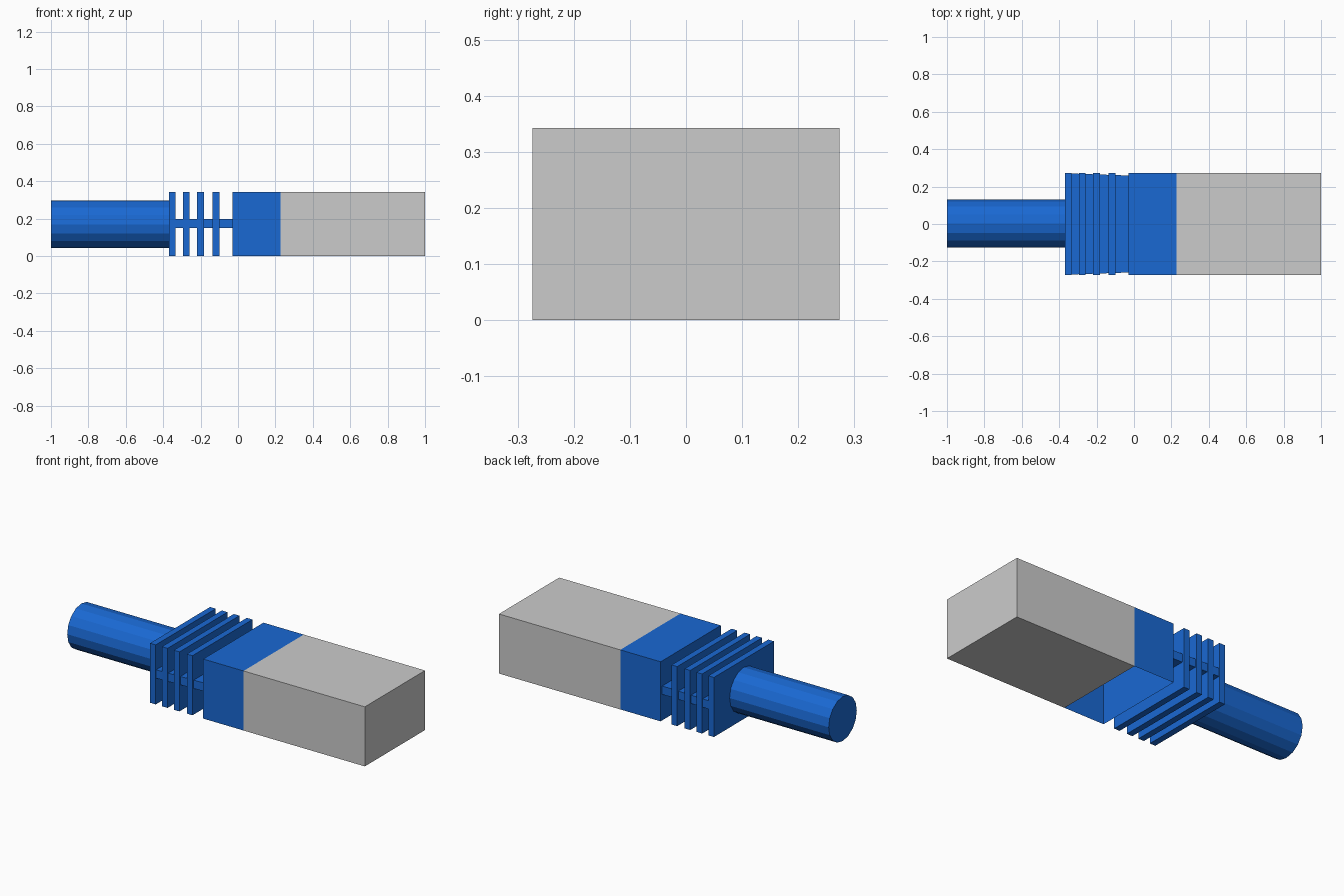
import bpy, bmesh
from math import pi
from mathutils import Matrix

if "Cube" in bpy.data.objects:
    bpy.data.objects.remove(bpy.data.objects["Cube"])

blue = bpy.data.materials.new("blue_plastic")
blue.diffuse_color = (0.01, 0.14, 0.65, 1)
blue.use_nodes = True
blue.node_tree.nodes["Principled BSDF"].inputs["Base Color"].default_value = blue.diffuse_color

H = 0.343    # body height
W = 0.274    # body half width


def finish(bm, name, mat=None):
    bmesh.ops.recalc_face_normals(bm, faces=bm.faces)
    mesh = bpy.data.meshes.new(name)
    bm.to_mesh(mesh)
    bm.free()
    ob = bpy.data.objects.new(name, mesh)
    bpy.context.collection.objects.link(ob)
    if mat:
        mesh.materials.append(mat)
    return ob


def box_bm(x0, x1, w, z0, z1):
    bm = bmesh.new()
    bmesh.ops.create_cube(bm, size=1)
    for v in bm.verts:
        v.co.x = x1 if v.co.x > 0 else x0
        v.co.y = w if v.co.y > 0 else -w
        v.co.z = z1 if v.co.z > 0 else z0
    return bm


# Plain plug block
finish(box_bm(0.227, 1.0, W, 0, H), "plug_block")

# Blue collar: thin shell, open underneath and where it meets the block
bm = box_bm(-0.03, 0.227, W, 0, H)
bm.normal_update()
openings = [f for f in bm.faces if f.normal.z < -0.5 or f.normal.x > 0.5]
bmesh.ops.delete(bm, geom=openings, context='FACES_ONLY')
finish(bm, "collar", blue)

# Strain relief fins
for i, x in enumerate((-0.369, -0.294, -0.218, -0.135)):
    finish(box_bm(x, x + 0.036, W - 0.001, 0, H), f"relief_fin_{i + 1}", blue)

# Web plate joining the fins, narrowing slightly towards the collar
bm = box_bm(-0.335, -0.03, 0.27, 0.15, 0.198)
for v in bm.verts:
    if v.co.x > -0.1:
        v.co.y *= 0.96
finish(bm, "relief_web", blue)

# Cable
bm = bmesh.new()
bmesh.ops.create_cone(bm, cap_ends=True, segments=16, radius1=0.128,
                      radius2=0.128, depth=0.632,
                      matrix=Matrix.Translation((-0.684, 0.002, 0.17))
                      @ Matrix.Rotation(pi / 2, 4, 'Y'))
finish(bm, "cable", blue)
